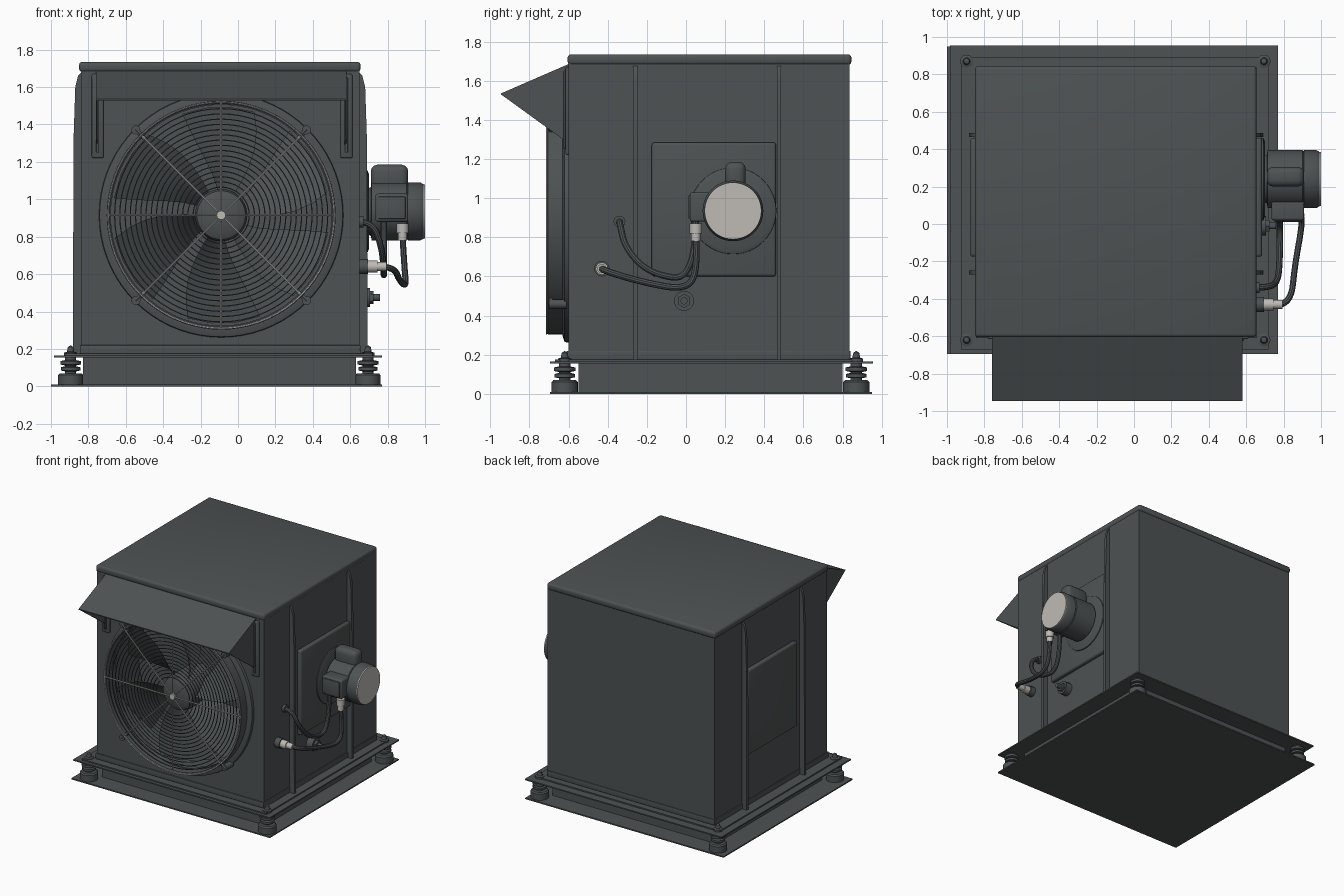
import bpy, bmesh, math
from mathutils import Vector, Matrix

if "Cube" in bpy.data.objects:
    bpy.data.objects.remove(bpy.data.objects["Cube"], do_unlink=True)


def material(name, rgb):
    m = bpy.data.materials.new(name)
    m.use_nodes = True
    m.diffuse_color = (*rgb, 1)
    m.node_tree.nodes["Principled BSDF"].inputs["Base Color"].default_value = (*rgb, 1)
    return m


GREY = material("casing grey", (0.075, 0.085, 0.087))
LIGHT = material("pale metal", (0.52, 0.50, 0.47))
parts = []


def finish(name, bm, mat):
    bmesh.ops.recalc_face_normals(bm, faces=bm.faces)
    mesh = bpy.data.meshes.new(name)
    bm.to_mesh(mesh)
    bm.free()
    mesh.materials.append(mat)
    ob = bpy.data.objects.new(name, mesh)
    bpy.context.collection.objects.link(ob)
    parts.append(ob)
    return ob


def box(name, lo, hi, mat=GREY, bevel=0, segments=3):
    lo, hi = Vector(lo), Vector(hi)
    bm = bmesh.new()
    bmesh.ops.create_cube(bm, size=1)
    bmesh.ops.scale(bm, vec=hi - lo, verts=bm.verts)
    bmesh.ops.translate(bm, vec=(lo + hi) / 2, verts=bm.verts)
    if bevel:
        bmesh.ops.bevel(bm, geom=bm.edges[:], offset=bevel, segments=segments,
                        affect='EDGES', profile=0.5)
    return finish(name, bm, mat)


def lathe(name, profile, origin, axis, mat=GREY, steps=32):
    """Spin (radius, distance) points about an axis through origin."""
    bm = bmesh.new()
    vs = [bm.verts.new((r, 0, d)) for r, d in profile]
    es = [bm.edges.new(p) for p in zip(vs, vs[1:])]
    bmesh.ops.spin(bm, geom=vs + es, cent=(0, 0, 0), axis=(0, 0, 1),
                   angle=math.tau, steps=steps)
    bmesh.ops.remove_doubles(bm, verts=bm.verts, dist=1e-5)
    turn = Vector((0, 0, 1)).rotation_difference(Vector(axis)).to_matrix().to_4x4()
    bm.transform(Matrix.Translation(origin) @ turn)
    return finish(name, bm, mat)


def rod(name, start, axis, length, r, mat=GREY, steps=24):
    return lathe(name, [(0, 0), (r, 0), (r, length), (0, length)], start, axis, mat, steps)


def prism(name, outline, direction, mat=GREY):
    bm = bmesh.new()
    face = bm.faces.new([bm.verts.new(p) for p in outline])
    grown = bmesh.ops.extrude_face_region(bm, geom=[face])["geom"]
    bmesh.ops.translate(bm, vec=direction,
                        verts=[g for g in grown if isinstance(g, bmesh.types.BMVert)])
    return finish(name, bm, mat)


def wires(name, paths, radius, mat, cyclic=False, kind='POLY', sides=1):
    cu = bpy.data.curves.new(name, 'CURVE')
    cu.dimensions, cu.bevel_depth, cu.bevel_resolution = '3D', radius, sides
    cu.use_fill_caps = True
    for path in paths:
        s = cu.splines.new(kind)
        s.points.add(len(path) - 1)
        for p, co in zip(s.points, path):
            p.co = (*co, 1)
        s.use_cyclic_u = cyclic
        if kind == 'NURBS':
            s.order_u, s.use_endpoint_u, s.resolution_u = 3, True, 8
    cu.materials.append(mat)
    ob = bpy.data.objects.new(name, cu)
    bpy.context.collection.objects.link(ob)
    bpy.ops.object.select_all(action='DESELECT')
    bpy.context.view_layer.objects.active = ob
    ob.select_set(True)
    bpy.ops.object.convert(target='MESH')
    parts.append(bpy.context.object)


# Base plates and skirt
box("base_plate", (-1, -0.695, 0), (0.77, 0.95, 0.01))
box("base_skirt", (-0.83, -0.55, 0.01), (0.63, 0.8, 0.155))
box("mounting_plate", (-0.985, -0.695, 0.155), (0.77, 0.955, 0.165))
box("mounting_curb", (-0.925, -0.67, 0.165), (0.72, 0.89, 0.175))
box("casing_flange", (-0.845, -0.61, 0.175), (0.655, 0.84, 0.22), bevel=0.004)

# Vibration mounts
for x in (-0.895, 0.695):
    for y in (-0.62, 0.87):
        lathe("vibration_mount", [(0, 0.01), (0.067, 0.01), (0.067, 0.06), (0.058, 0.07),
              (0.03, 0.07), (0.03, 0.08), (0.052, 0.085), (0.052, 0.102), (0.03, 0.107),
              (0.03, 0.112), (0.055, 0.117), (0.055, 0.135), (0.03, 0.14), (0.03, 0.155)],
              (x, y, 0), (0, 0, 1))
        lathe("mount_bolt", [(0.035, 0.165), (0.035, 0.18), (0.02, 0.185), (0.015, 0.21),
              (0, 0.22)], (x, y, 0), (0, 0, 1), steps=12)

# Casing with a round fan opening
FX, FZ = -0.09, 0.915
body = box("casing", (-0.84, -0.6, 0.165), (0.65, 0.835, 1.69))
cutter = rod("fan_opening", (FX, -0.9, FZ), (0, 1, 0), 0.62, 0.6, steps=64)
cut = body.modifiers.new("opening", 'BOOLEAN')
cut.operation, cut.object, cut.solver = 'DIFFERENCE', cutter, 'EXACT'
bpy.context.view_layer.objects.active = body
bpy.ops.object.modifier_apply(modifier=cut.name)
parts.remove(cutter)
bpy.data.objects.remove(cutter, do_unlink=True)
box("roof", (-0.85, -0.605, 1.68), (0.655, 0.845, 1.735), bevel=0.018)

# Tapered side ribs and access panels
for side, wall in ((1, 0.645), (-1, -0.835)):
    for y in (-0.26, 0.475):
        outline = [(0, 0.17), (0.047, 0.17), (0.045, 1.3), (0.035, 1.6), (0.02, 1.66), (0, 1.68)]
        prism("side_rib", [(wall + side * d, y - 0.011, z) for d, z in outline], (0, 0.022, 0))
    x0, x1 = sorted((wall, wall + side * 0.04))
    box("access_panel", (x0, -0.175, 0.6), (x1, 0.46, 1.285), bevel=0.015)

# Hood: sloping sheet, side cheeks and slotted brackets
HX0, HX1 = -0.76, 0.58
sheet = [(-0.6, 1.685), (-0.945, 1.535), (-0.945, 1.527), (-0.6, 1.672)]
prism("hood_sheet", [(HX0, y, z) for y, z in sheet], (HX1 - HX0, 0, 0))
for x in (HX0, HX1 - 0.01):
    cheek = [(-0.6, 1.68), (-0.945, 1.53), (-0.6, 1.28)]
    prism("hood_cheek", [(x, y, z) for y, z in cheek], (0.01, 0, 0))
for x in (-0.75, 0.58):
    box("hood_bracket", (x - 0.032, -0.615, 1.22), (x + 0.032, -0.595, 1.67), bevel=0.009)
    box("bracket_rib", (x - 0.008, -0.625, 1.25), (x + 0.008, -0.61, 1.65), bevel=0.004)

# Fan shroud
lathe("shroud_base", [(0.59, 0.02), (0.655, 0.02), (0.65, -0.01), (0.62, -0.02), (0.59, -0.02),
      (0.59, 0.02)], (FX, -0.61, FZ), (0, 1, 0), steps=72)
lathe("shroud_ring", [(0.595, 0.11), (0.612, 0.11), (0.612, 0.008), (0.604, 0), (0.595, 0.008),
      (0.595, 0.11)], (FX, -0.712, FZ), (0, 1, 0), steps=72)


def polar(r, a, y):
    return (FX + r * math.cos(a), y, FZ + r * math.sin(a))


# Wire guard
wires("guard_rings", [[polar(0.15 + 0.028 * i, math.tau * k / 64, -0.7) for k in range(64)]
                      for i in range(16)], 0.0035, GREY, cyclic=True)
wires("guard_spokes", [[polar(0.03, a, -0.707), polar(0.6, a, -0.707)]
                       for a in (math.tau * k / 8 for k in range(8))], 0.005, LIGHT)
wires("guard_edge", [[polar(0.607, math.tau * k / 72, -0.712) for k in range(72)]],
      0.004, LIGHT, cyclic=True)
for k in range(4):
    a = math.tau * (k + 0.5) / 4
    wires("guard_arm", [[polar(0.58, a, -0.69), polar(0.65, a, -0.69)]], 0.014, GREY)
    rod("guard_bolt", polar(0.645, a, -0.7), (0, 1, 0), 0.09, 0.024, steps=12)

# Fan hub and blades
lathe("fan_hub", [(0, 0), (0.09, 0), (0.13, 0.02), (0.14, 0.05), (0.14, 0.3), (0, 0.3)],
      (FX, -0.66, FZ), (0, 1, 0), steps=40)
rod("guard_centre", (FX, -0.712, FZ), (0, 1, 0), 0.02, 0.024, LIGHT)
for k in range(6):
    a = math.tau * k / 6 + 0.3
    bm = bmesh.new()
    rows = []
    for i in range(6):
        r = 0.12 + 0.46 * i / 5
        half = 0.34 + 0.06 * math.sin(math.pi * i / 5)
        lean = a + 0.05 * i
        rows.append([bm.verts.new(polar(r, lean + half * t, -0.53 + 0.08 * t))
                     for t in (-1, -0.33, 0.33, 1)])
    for p, q in zip(rows, rows[1:]):
        for j in range(3):
            bm.faces.new((p[j], p[j + 1], q[j + 1], q[j]))
    bmesh.ops.solidify(bm, geom=bm.faces[:], thickness=0.008)
    finish("fan_blade", bm, GREY)

# Motor on the +x side
MY, MZ = 0.24, 0.935
lathe("motor_collar", [(0, 0), (0.222, 0), (0.22, 0.012), (0.2, 0.02), (0, 0.02)],
      (0.68, MY, MZ), (1, 0, 0), steps=48)
lathe("motor_body", [(0.12, 0.69), (0.13, 0.71), (0.155, 0.715), (0.155, 0.9), (0.15, 0.905),
      (0.155, 0.91), (0.155, 0.975), (0.145, 0.992), (0, 0.992)], (0, MY, MZ), (1, 0, 0), steps=48)
rod("motor_end_cap", (0.99, MY, MZ), (1, 0, 0), 0.009, 0.145, LIGHT, 40)
box("motor_capacitor", (0.71, 0.2, 1.04), (0.91, 0.305, 1.185), bevel=0.035)
box("junction_box", (0.735, 0.02, 0.88), (0.91, 0.13, 1.03), bevel=0.012)
box("junction_lid", (0.75, 0.012, 0.895), (0.895, 0.022, 1.015), bevel=0.004)

# Hoses and fittings
rod("hose_nut", (0.88, 0.05, 0.82), (0, 0, 1), 0.05, 0.032, LIGHT, 12)
rod("hose_sleeve", (0.88, 0.05, 0.78), (0, 0, 1), 0.05, 0.024, LIGHT, 16)
wires("lower_hose", [[(0.78, -0.43, 0.64), (0.84, -0.42, 0.63), (0.86, -0.22, 0.57),
      (0.9, 0.0, 0.53), (0.89, 0.06, 0.63), (0.88, 0.05, 0.8)]], 0.017, GREY, kind='NURBS', sides=3)
wires("upper_hose", [[(0.64, -0.34, 0.88), (0.72, -0.34, 0.88), (0.77, -0.31, 0.74),
      (0.78, -0.18, 0.61), (0.78, 0.05, 0.58), (0.78, 0.05, 0.9)]], 0.017, GREY, kind='NURBS', sides=3)
rod("upper_hose_collar", (0.645, -0.34, 0.88), (1, 0, 0), 0.025, 0.03)
rod("lower_hose_collar", (0.645, -0.43, 0.64), (1, 0, 0), 0.05, 0.04, steps=12)
rod("lower_hose_nut", (0.695, -0.43, 0.64), (1, 0, 0), 0.05, 0.032, LIGHT, 12)
rod("lower_hose_sleeve", (0.745, -0.43, 0.64), (1, 0, 0), 0.05, 0.024, LIGHT, 16)
rod("drain_collar", (0.645, -0.01, 0.475), (1, 0, 0), 0.06, 0.052, steps=12)
rod("drain_nut", (0.7, -0.01, 0.475), (1, 0, 0), 0.025, 0.036, steps=6)
rod("drain_spout", (0.72, -0.01, 0.475), (1, 0, 0), 0.04, 0.018, steps=16)

# Smooth curved parts, keep sharp edges
bpy.ops.object.select_all(action='DESELECT')
for ob in parts:
    ob.select_set(True)
bpy.context.view_layer.objects.active = parts[0]
bpy.ops.object.shade_smooth_by_angle(angle=math.radians(35))
